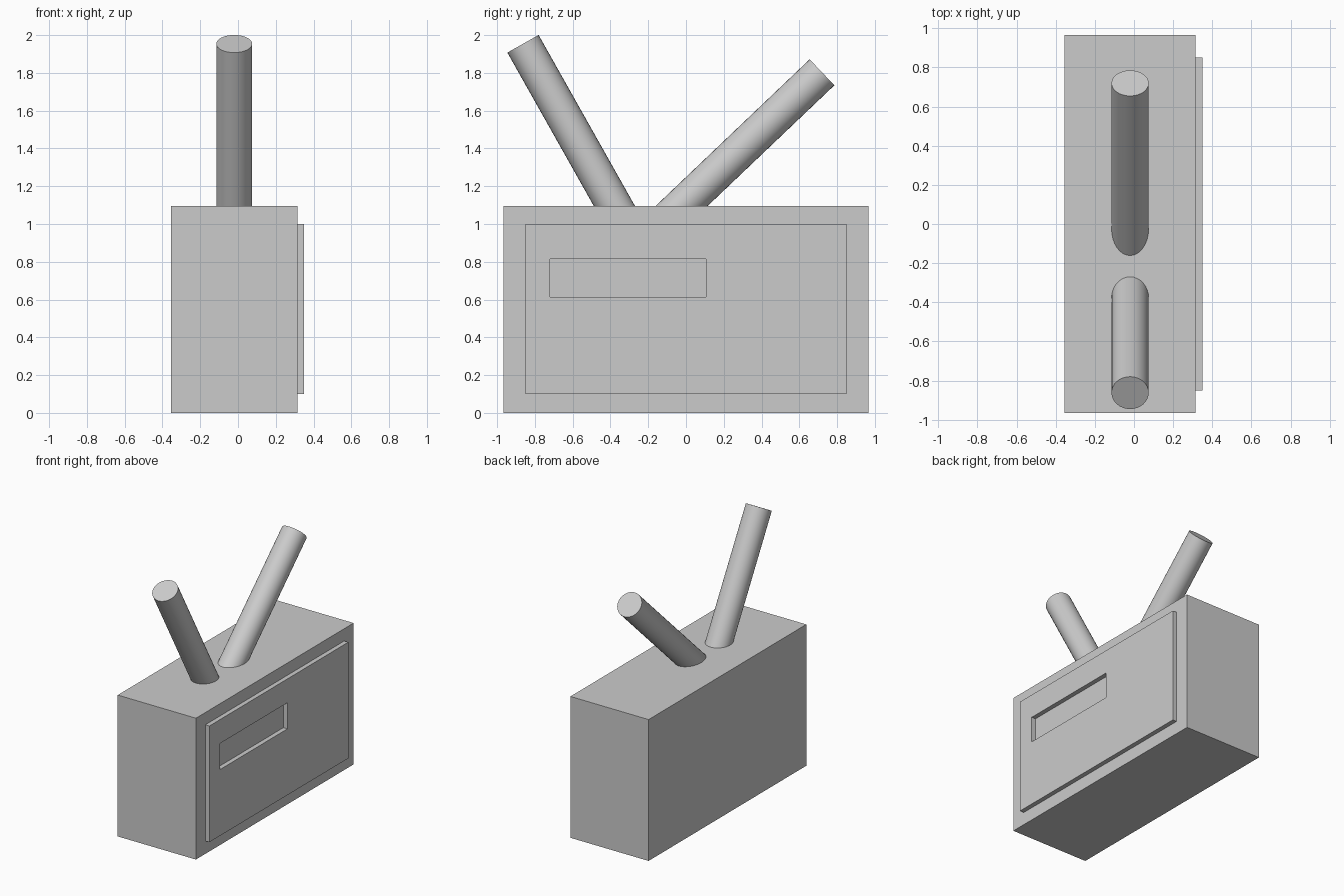
import bpy
from math import radians
from mathutils import Vector, Matrix

if "Cube" in bpy.data.objects:
    bpy.data.objects.remove(bpy.data.objects["Cube"])


def box(name, lo, hi):
    lo, hi = Vector(lo), Vector(hi)
    bpy.ops.mesh.primitive_cube_add(size=1)
    ob = bpy.context.object
    ob.name = name
    ob.data.transform(Matrix.Translation((lo + hi) / 2) @ Matrix.Diagonal((*(hi - lo), 1)))
    return ob


def antenna(name, tip, tilt, length, radius=0.095):
    # Tilt is measured from vertical in the y-z plane; the foot is sunk into the case
    axis = Matrix.Rotation(radians(tilt), 3, 'X') @ Vector((0, 0, 1))
    bpy.ops.mesh.primitive_cylinder_add(
        vertices=32, radius=radius, depth=length,
        location=Vector(tip) - axis * length / 2, rotation=(radians(tilt), 0, 0))
    bpy.context.object.name = name
    bpy.ops.object.shade_smooth_by_angle(angle=radians(40))


# Main case
box("case", (-0.355, -0.965, 0), (0.315, 0.965, 1.095))

# Raised side panel with a rectangular window down to the case face
panel = box("side_panel", (0.315, -0.85, 0.10), (0.35, 0.85, 1.0))
cutter = box("window_cutter", (0.25, -0.72, 0.613), (0.45, 0.105, 0.815))
cutter.hide_render = True
cutter.display_type = 'WIRE'
cut = panel.modifiers.new("window", 'BOOLEAN')
cut.operation = 'DIFFERENCE'
cut.solver = 'EXACT'
cut.object = cutter

# Two rods splayed in a V
antenna("front_rod", (-0.02, -0.863, 1.954), 29.4, 1.12)
antenna("back_rod", (-0.02, 0.72, 1.803), -46.4, 1.14)
